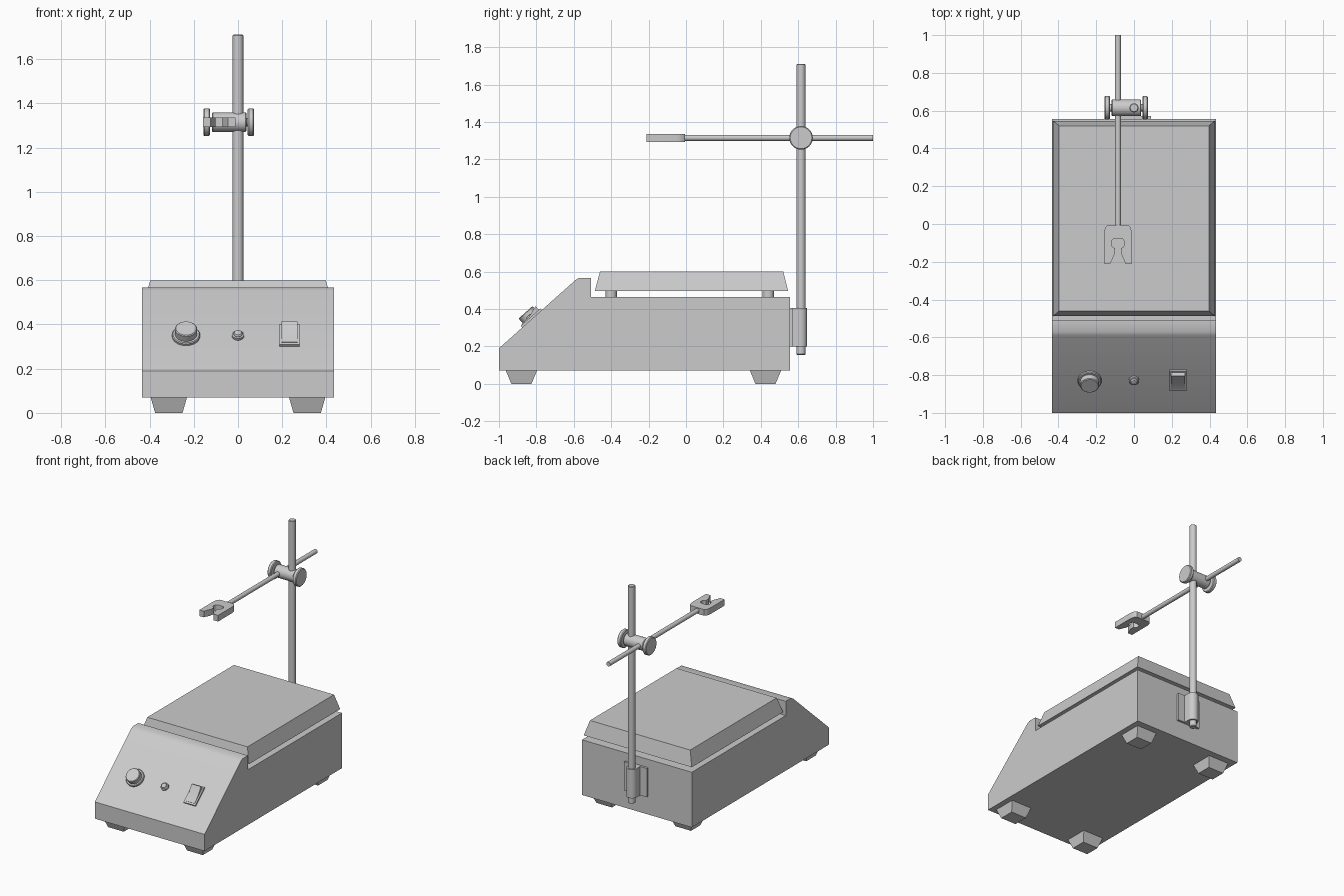
import bpy, bmesh, math
from mathutils import Matrix, Vector

if "Cube" in bpy.data.objects:
    bpy.data.objects.remove(bpy.data.objects["Cube"])


def finish(name, bm, matrix=Matrix(), angle=30):
    """Turn a bmesh into a named object with smooth-by-angle shading."""
    bm.transform(matrix)
    bmesh.ops.recalc_face_normals(bm, faces=bm.faces)
    mesh = bpy.data.meshes.new(name)
    bm.to_mesh(mesh)
    bm.free()
    ob = bpy.data.objects.new(name, mesh)
    bpy.context.collection.objects.link(ob)
    bpy.ops.object.select_all(action='DESELECT')
    ob.select_set(True)
    bpy.context.view_layer.objects.active = ob
    bpy.ops.object.shade_smooth_by_angle(angle=math.radians(angle))
    return ob


def prism(name, points, vector, matrix=Matrix(), angle=30):
    """Extrude a closed 3D outline along a vector."""
    bm = bmesh.new()
    face = bm.faces.new([bm.verts.new(p) for p in points])
    res = bmesh.ops.extrude_face_region(bm, geom=[face], use_keep_orig=True)
    verts = [v for v in res['geom'] if isinstance(v, bmesh.types.BMVert)]
    bmesh.ops.translate(bm, verts=verts, vec=Vector(vector))
    return finish(name, bm, matrix, angle)


def side_prism(name, profile, x0, x1, matrix=Matrix(), angle=30):
    return prism(name, [(x0, a, b) for a, b in profile], (x1 - x0, 0, 0), matrix, angle)


def frustum(name, low, high, z0, z1):
    """Box with differing bottom and top rectangles (x0, x1, y0, y1)."""
    bm = bmesh.new()
    rings = []
    for (x0, x1, y0, y1), z in ((low, z0), (high, z1)):
        rings.append([bm.verts.new((x, y, z))
                      for x, y in ((x0, y0), (x1, y0), (x1, y1), (x0, y1))])
    a, b = rings
    bm.faces.new(a)
    bm.faces.new(b)
    for i in range(4):
        j = (i + 1) % 4
        bm.faces.new((a[i], a[j], b[j], b[i]))
    return finish(name, bm)


def lathe(name, profile, matrix=Matrix(), seg=32):
    """Revolve (radius, height) points around local z and cap both ends."""
    bm = bmesh.new()
    rings = [[bm.verts.new((r * math.cos(2 * math.pi * i / seg),
                            r * math.sin(2 * math.pi * i / seg), h))
              for i in range(seg)] for r, h in profile]
    for a, b in zip(rings, rings[1:]):
        for i in range(seg):
            j = (i + 1) % seg
            bm.faces.new((a[i], a[j], b[j], b[i]))
    bm.faces.new(rings[0])
    bm.faces.new(rings[-1])
    return finish(name, bm, matrix)


# Housing with a sloped control panel and a raised ledge
side_prism("housing", [(-1, 0.07), (0.556, 0.07), (0.556, 0.465), (-0.508, 0.465),
                       (-0.508, 0.567), (-0.57, 0.567), (-0.592, 0.554), (-1, 0.19)],
           -0.435, 0.435, angle=45)

# Tapered feet and heating plate supports
for side, sx in (("left", -1), ("right", 1)):
    for end, fy, py in (("front", -0.88, -0.40), ("rear", 0.425, 0.44)):
        cx = sx * 0.313
        frustum(f"foot_{end}_{side}",
                (cx - 0.062, cx + 0.062, fy - 0.054, fy + 0.054),
                (cx - 0.082, cx + 0.082, fy - 0.083, fy + 0.083), 0, 0.07)
        lathe(f"plate_support_{end}_{side}", [(0.03, 0), (0.03, 0.04)],
              Matrix.Translation((cx, py, 0.46)))

# Heating plate
frustum("heating_plate", (-0.428, 0.428, -0.488, 0.546),
        (-0.397, 0.397, -0.46, 0.52), 0.495, 0.6)


# Controls, placed in the plane of the sloped panel
def on_panel(x):
    return Matrix.Translation((x, -0.825, 0.346)) @ Matrix.Rotation(math.radians(41.7), 4, 'X')


lathe("knob_base", [(0.063, -0.005), (0.063, 0.01), (0.059, 0.014)], on_panel(-0.235))
lathe("control_knob", [(0.05, 0.01), (0.05, 0.045), (0.046, 0.049)], on_panel(-0.235))
lathe("indicator_ring", [(0.027, -0.005), (0.027, 0.012), (0.022, 0.014)], on_panel(0))
lathe("indicator_lamp", [(0.02, 0.01), (0.02, 0.018), (0.016, 0.024), (0.008, 0.027)],
      on_panel(0))
side_prism("switch_frame", [(-0.068, -0.005), (0.072, -0.005), (0.072, 0.012), (-0.068, 0.012)],
           -0.046, 0.046, on_panel(0.233))
side_prism("switch_rocker", [(-0.056, 0.01), (0.062, 0.01), (0.06, 0.038), (0, 0.019),
                             (-0.056, 0.015)], -0.037, 0.037, on_panel(0.233))

# Upright rod and its mounting bracket on the back
ROD_Y, ARM_X, ARM_Z = 0.615, -0.085, 1.315
lathe("upright_rod", [(0.02, 0.155), (0.024, 0.159), (0.024, 1.707), (0.02, 1.711)],
      Matrix.Translation((0, ROD_Y, 0)))
frustum("bracket_plate", (-0.09, 0.09, 0.55, 0.572), (-0.09, 0.09, 0.55, 0.572), 0.2, 0.406)
sleeve = [(0.037 * math.cos(math.pi * i / 16), ROD_Y - 0.003 + 0.036 * math.sin(math.pi * i / 16))
          for i in range(17)]
prism("bracket_sleeve", [(x, y, 0.2) for x, y in sleeve + [(-0.037, 0.565), (0.037, 0.565)]],
      (0, 0, 0.206))

# Cross clamp with a thumb knob at each end
along_x = Matrix.Translation((0, ROD_Y, ARM_Z)) @ Matrix.Rotation(math.pi / 2, 4, 'Y')
lathe("clamp_body", [(0.04, -0.118), (0.044, -0.114), (0.044, 0.034), (0.04, 0.038)], along_x)
lathe("clamp_screw", [(0.02, -0.135), (0.02, 0.055)], along_x)
for label, a, b in (("left", -0.156, -0.127), ("right", 0.044, 0.073)):
    lathe(f"clamp_knob_{label}", [(0.058, a), (0.063, a + 0.005), (0.063, b - 0.005), (0.058, b)],
          along_x)

# Horizontal arm
lathe("arm_rod", [(0.016, -0.02), (0.016, 1.0)],
      Matrix.Translation((ARM_X, 0, ARM_Z)) @ Matrix.Rotation(-math.pi / 2, 4, 'X'), seg=24)

# Slotted holder: half outline, mirrored across the arm
half = [(0.055, -0.005), (0.066, -0.018), (0.072, -0.036), (0.074, -0.055), (0.074, -0.21),
        (0.039, -0.21), (0.034, -0.195), (0.02, -0.165), (0.016, -0.145), (0.016, -0.127)]
half += [(0.016 + 0.019 * math.sin(t), -0.102 - 0.025 * math.cos(t))
         for t in (math.pi * i / 10 for i in range(1, 11))]
outline = half + [(-x, y) for x, y in reversed(half)]
prism("slotted_holder", [(ARM_X + x, y, ARM_Z - 0.022) for x, y in outline], (0, 0, 0.044))
